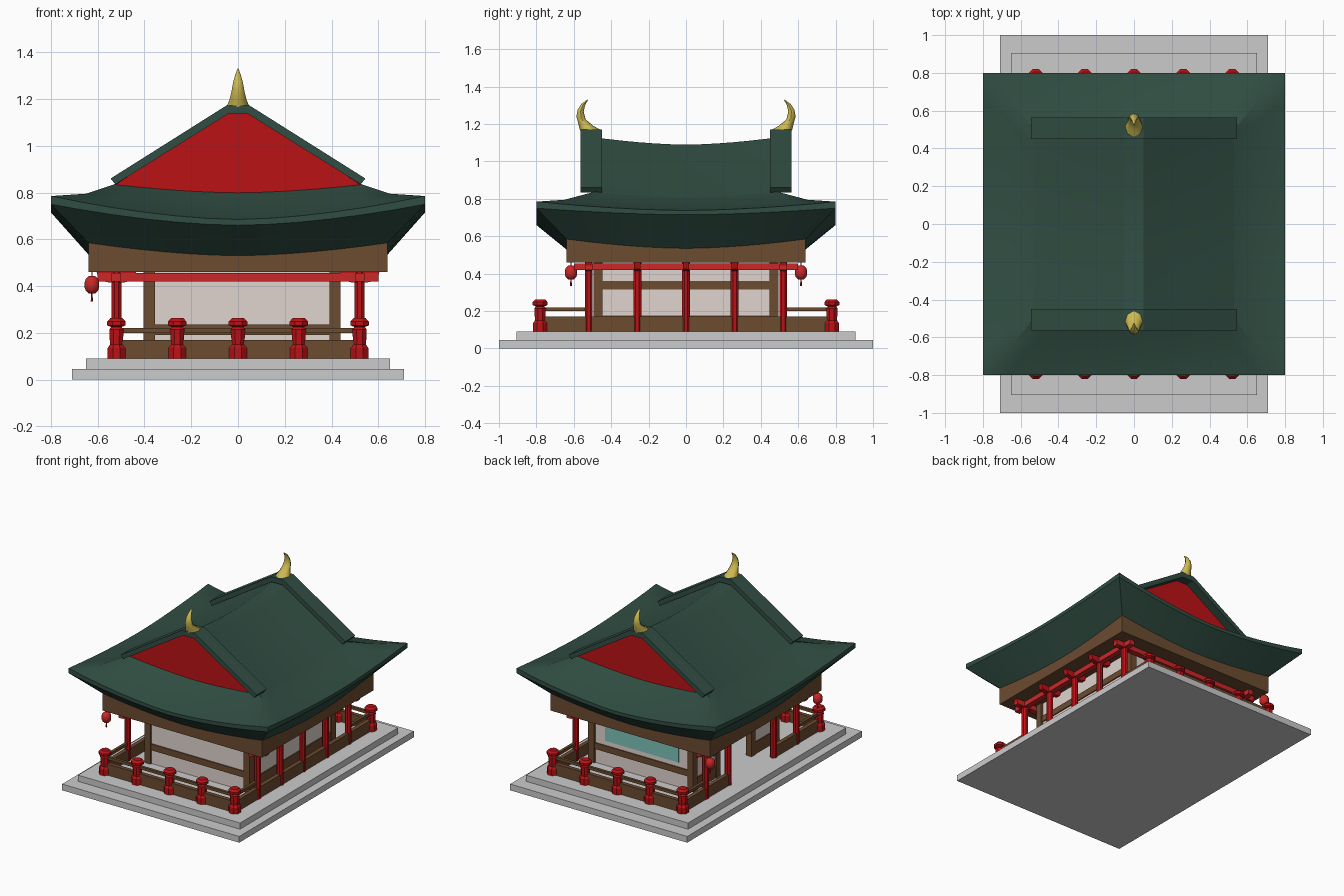
import bpy, bmesh, math
from mathutils import Vector

if "Cube" in bpy.data.objects:
    bpy.data.objects.remove(bpy.data.objects["Cube"])


def material(name, r, g, b):
    m = bpy.data.materials.new(name)
    m.diffuse_color = (r, g, b, 1)
    m.use_nodes = True
    m.node_tree.nodes["Principled BSDF"].inputs["Base Color"].default_value = m.diffuse_color
    return m


GREEN = material("roof_green", 0.03, 0.075, 0.055)
RED = material("red_paint", 0.5, 0.006, 0.008)
BRIGHT = material("bright_red", 0.6, 0.02, 0.02)
WOOD = material("wood", 0.15, 0.07, 0.03)
GOLD = material("gold", 0.6, 0.48, 0.08)
PLASTER = material("plaster", 0.75, 0.66, 0.62)
TEAL = material("teal", 0.2, 0.55, 0.48)


def mesh(name, verts, faces, mat, smooth=None):
    me = bpy.data.meshes.new(name)
    me.from_pydata([tuple(v) for v in verts], [], faces)
    bm = bmesh.new()
    bm.from_mesh(me)
    bmesh.ops.recalc_face_normals(bm, faces=bm.faces)
    bm.to_mesh(me)
    bm.free()
    ob = bpy.data.objects.new(name, me)
    bpy.context.collection.objects.link(ob)
    if mat:
        me.materials.append(mat)
    if smooth:
        bpy.context.view_layer.objects.active = ob
        ob.select_set(True)
        bpy.ops.object.shade_smooth_by_angle(angle=math.radians(smooth))
        ob.select_set(False)
    return ob


def loft(name, rows, mat, closed=True, caps=True, smooth=None):
    n = len(rows[0])
    faces = []
    for r in range(len(rows) - 1):
        for i in range(n if closed else n - 1):
            j = (i + 1) % n
            faces.append((r * n + i, r * n + j, (r + 1) * n + j, (r + 1) * n + i))
    if closed and caps:
        faces += [tuple(range(n)), tuple(range((len(rows) - 1) * n, len(rows) * n))]
    return mesh(name, [v for row in rows for v in row], faces, mat, smooth)


def box(name, x0, x1, y0, y1, z0, z1, mat=None):
    rows = [[(x0, y0, z), (x1, y0, z), (x1, y1, z), (x0, y1, z)] for z in (z0, z1)]
    return loft(name, rows, mat)


def lathe(name, x, y, profile, sides, mat, smooth=None):
    rows = [[(x + r * math.cos((i + 0.5) * math.tau / sides),
              y + r * math.sin((i + 0.5) * math.tau / sides), z)
             for i in range(sides)] for r, z in profile]
    return loft(name, rows, mat, smooth=smooth)


# Stone platform
box("lower_step", -0.71, 0.71, -1, 1, 0, 0.045)
box("upper_step", -0.65, 0.65, -0.905, 0.905, 0.045, 0.09)

# Curved eaves: rings sagging at mid-side and rising to the corners
N = 6
T = [i / N for i in range(-N, N)]


def ring(hx, hy, corner, front, side):
    def h(mid, t):
        return mid + (corner - mid) * abs(t) ** 1.7
    return ([(hx * t, -hy, h(front, t)) for t in T] + [(hx, hy * t, h(side, t)) for t in T]
            + [(-hx * t, hy, h(front, t)) for t in T] + [(-hx, -hy * t, h(side, t)) for t in T])


loft("eave_beam", [ring(0.64, 0.64, 0.46, 0.46, 0.46),
                   ring(0.64, 0.64, 0.585, 0.53, 0.535)], WOOD)
loft("lower_roof", [ring(0.64, 0.64, 0.585, 0.53, 0.535),
                    ring(0.80, 0.80, 0.75, 0.66, 0.715),
                    ring(0.80, 0.80, 0.785, 0.685, 0.738),
                    ring(0.65, 0.65, 0.795, 0.725, 0.757),
                    ring(0.53, 0.50, 0.835, 0.80, 0.81)], GREEN, caps=False, smooth=40)

# Upper gabled roof with a sagging ridge
rows = []
for t in T + [1]:
    zr = 1.09 + 0.04 * abs(t) ** 1.7
    zb = 0.81 + 0.025 * abs(t) ** 1.7
    half = [(0.53, zb), (0.29, zb + (zr - zb) * 0.48), (0.05, zr)]
    prof = [(-x, z) for x, z in half] + half[::-1]
    rows.append([(x, 0.5 * t, z) for x, z in prof])
loft("upper_roof", rows, GREEN, closed=False, smooth=30)

for s in (-1, 1):
    # Red gable panel and its roof-edge boards
    tri = [(-0.53, 0.83), (0, 0.78), (0.53, 0.83), (0.04, 1.15), (-0.04, 1.15)]
    loft("gable_panel", [[(x, s * y, z) for x, z in tri] for y in (0.49, 0.502)], RED)
    edge = [(-0.545, 0.86), (-0.05, 1.172), (0.05, 1.172), (0.545, 0.86),
            (0.525, 0.835), (0.045, 1.135), (-0.045, 1.135), (-0.525, 0.835)]
    loft("gable_edge", [[(x, s * y, z) for x, z in edge] for y in (0.45, 0.565)], GREEN)
    # Curved golden ridge horn: outer y, inner y, outer z, inner z, half width
    horn = [(0.567, 0.45, 1.165, 1.165, 0.05), (0.575, 0.495, 1.20, 1.19, 0.037),
            (0.586, 0.537, 1.24, 1.225, 0.028), (0.58, 0.547, 1.275, 1.265, 0.021),
            (0.56, 0.54, 1.307, 1.30, 0.012), (0.528, 0.525, 1.331, 1.327, 0.003)]
    rows = []
    for yo, yi, zo, zi, w in horn:
        a, b = Vector((0, s * yo, zo)), Vector((0, s * yi, zi))
        rows.append([(a + b) / 2 + (a - b) / 2 * math.cos(k * math.pi / 4)
                     + Vector((w * math.sin(k * math.pi / 4), 0, 0)) for k in range(8)])
    loft("ridge_horn", rows, GOLD, smooth=50)

    # Tie beams on the columns
    box("long_tie_beam", s * 0.52 - 0.02, s * 0.52 + 0.02, -0.60, 0.60, 0.42, 0.455, BRIGHT)
    box("cross_tie_beam", -0.60, 0.60, s * 0.52 - 0.02, s * 0.52 + 0.02, 0.42, 0.455, BRIGHT)

    # Columns with bracket arms; the left side is open in the middle
    for y in (-0.52, -0.26, 0, 0.26, 0.52):
        if s < 0 and y == 0:
            continue
        x = s * 0.52
        lathe("column", x, y, [(0.023, 0.09), (0.023, 0.465)], 8, RED)
        arm = [(-0.085, 0.46), (-0.075, 0.425), (-0.03, 0.415), (0.03, 0.415),
               (0.075, 0.425), (0.085, 0.46)]
        loft("bracket_arm", [[(x + a, y + d, z) for a, z in arm] for d in (-0.017, 0.017)], RED)

    # Railing across the ends with capped posts
    post = [(0.041, 0.09), (0.041, 0.135), (0.03, 0.15), (0.033, 0.215), (0.024, 0.225),
            (0.043, 0.232), (0.043, 0.248), (0.028, 0.263)]
    for x in (-0.52, -0.26, 0, 0.26, 0.52):
        lathe("railing_post", x, s * 0.78, post, 8, RED)
    box("end_low_wall", -0.52, 0.52, s * 0.78 - 0.015, s * 0.78 + 0.015, 0.09, 0.17, WOOD)
    box("end_rail", -0.52, 0.52, s * 0.78 - 0.01, s * 0.78 + 0.01, 0.20, 0.22, WOOD)

    # Side low walls, leaving the left entrance open
    for e in (-1, 1):
        start = 0 if s > 0 else 0.26
        ya, yb = sorted((e * start, e * 0.78))
        box("side_low_wall", s * 0.52 - 0.015, s * 0.52 + 0.015, ya, yb, 0.09, 0.17, WOOD)
        ya, yb = sorted((e * 0.52, e * 0.78))
        box("side_rail", s * 0.52 - 0.01, s * 0.52 + 0.01, ya, yb, 0.20, 0.22, WOOD)

    # Hanging lanterns beside the entrance corners
    lx, ly = -0.625, s * 0.615
    ball = [(0.014, 0.368), (0.027, 0.38), (0.033, 0.395), (0.033, 0.415),
            (0.027, 0.432), (0.014, 0.443)]
    lathe("lantern", lx, ly, ball, 10, BRIGHT, smooth=50)
    lathe("lantern_cord", lx, ly, [(0.003, 0.44), (0.003, 0.62)], 6, RED)
    lathe("lantern_tassel", lx, ly, [(0.006, 0.335), (0.004, 0.355), (0.003, 0.37)], 6, RED)

# Inner room: corner posts, plaster walls and wooden rails
X0, X1, Y = -0.38, 0.415, 0.47
for x in (X0, X1):
    for y in (-Y, Y):
        box("room_post", x - 0.024, x + 0.024, y - 0.024, y + 0.024, 0.09, 0.465, WOOD)
for y in (-Y, Y):
    box("end_wall", X0, X1, y - 0.01, y + 0.01, 0.09, 0.465, PLASTER)
    box("end_wall_sill", X0, X1, y - 0.018, y + 0.018, 0.19, 0.235, WOOD)
segments = [(X1, -Y, Y), (X0, -Y, -0.2), (X0, 0.2, Y)]
for x, ya, yb in segments:
    box("side_wall", x - 0.01, x + 0.01, ya, yb, 0.09, 0.465, PLASTER)
    box("side_wall_rail", x - 0.018, x + 0.018, ya, yb, 0.315, 0.36, WOOD)
    box("side_wall_sill", x - 0.018, x + 0.018, ya, yb, 0.09, 0.175, WOOD)
for y in (-0.2, 0.2):
    box("door_post", X0 - 0.022, X0 + 0.022, y - 0.022, y + 0.022, 0.09, 0.465, WOOD)

# Painted panel on the back wall
box("back_wall_panel", -0.28, 0.31, Y + 0.008, Y + 0.016, 0.27, 0.41, TEAL)
